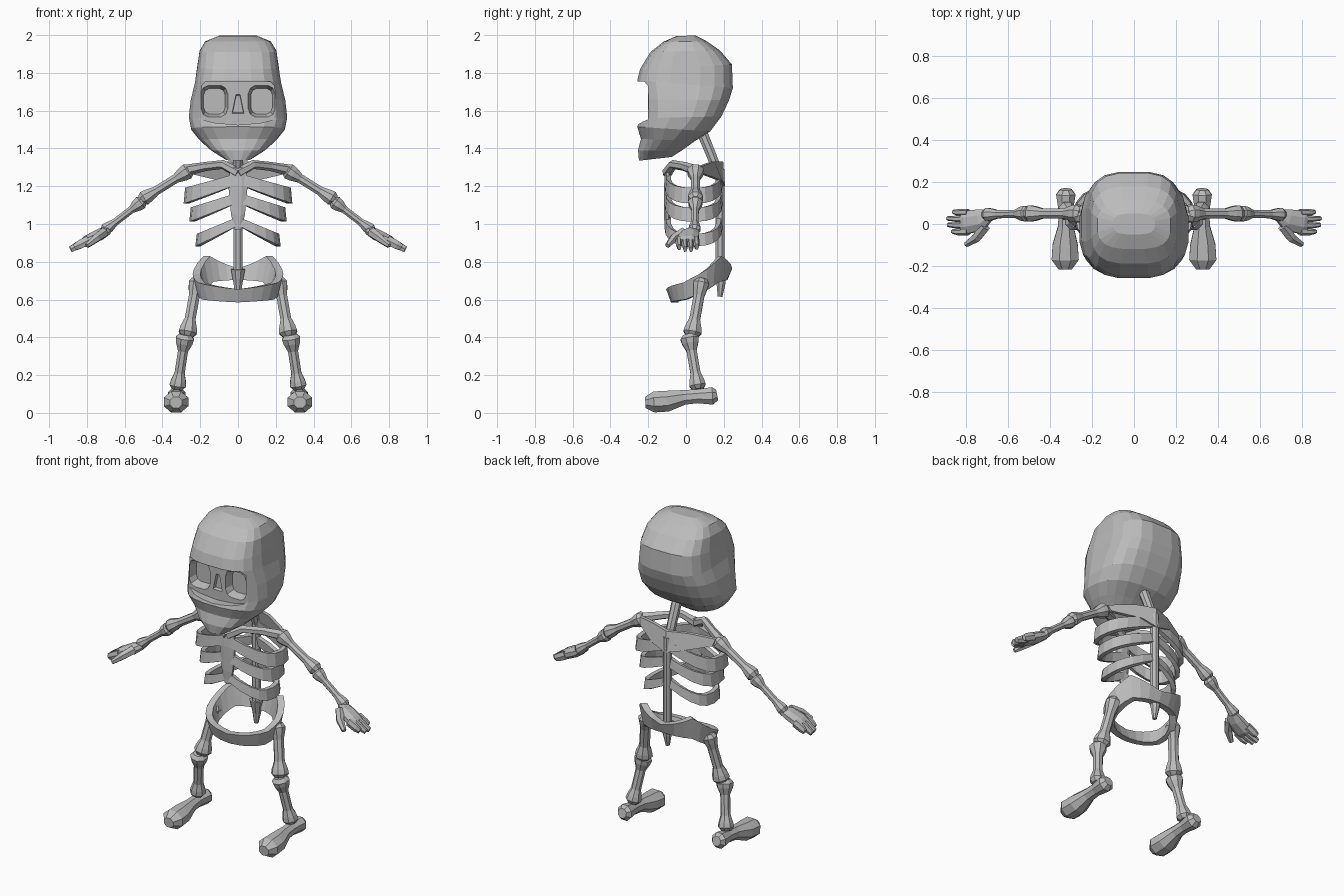
import bpy, bmesh, math
from mathutils import Vector

cube = bpy.data.objects.get("Cube")
if cube:
    bpy.data.objects.remove(cube, do_unlink=True)

bone_grey = bpy.data.materials.new("bone_grey")
bone_grey.use_nodes = True
GREY = (0.5, 0.5, 0.5, 1)
bone_grey.diffuse_color = GREY
bone_grey.node_tree.nodes["Principled BSDF"].inputs["Base Color"].default_value = GREY


def loft(name, rings, closed=False):
    """Skin equal-sized rings of points; close the loop or cap the ends."""
    bm = bmesh.new()
    rows = [[bm.verts.new(p) for p in ring] for ring in rings]
    n = len(rows[0])
    pairs = list(zip(rows, rows[1:]))
    if closed:
        pairs.append((rows[-1], rows[0]))
    else:
        bm.faces.new(rows[0])
        bm.faces.new(rows[-1])
    for a, b in pairs:
        for i in range(n):
            j = (i + 1) % n
            bm.faces.new((a[i], a[j], b[j], b[i]))
    bmesh.ops.recalc_face_normals(bm, faces=bm.faces)
    mesh = bpy.data.meshes.new(name)
    bm.to_mesh(mesh)
    bm.free()
    mesh.materials.append(bone_grey)
    obj = bpy.data.objects.new(name, mesh)
    bpy.context.collection.objects.link(obj)
    return obj


def tube(name, pts, radii, sides=8, ref=(0, 1, 0)):
    """Tube along pts; each radius is a number or (across, along ref)."""
    pts = [Vector(p) for p in pts]
    rings = []
    for i, p in enumerate(pts):
        d = pts[min(i + 1, len(pts) - 1)] - pts[max(i - 1, 0)]
        side = d.cross(Vector(ref)).normalized()
        up = side.cross(d).normalized()
        r = radii[i]
        ra, rb = r if isinstance(r, tuple) else (r, r)
        angles = [math.tau * (k + 0.5) / sides for k in range(sides)]
        rings.append([p + side * ra * math.cos(a) + up * rb * math.sin(a) for a in angles])
    return loft(name, rings)


def bone(name, p, q, thin, start, end):
    """Long bone: slim shaft with a knob at each end."""
    p, q = Vector(p), Vector(q)
    pts = [p.lerp(q, t) for t in (0, 0.07, 0.16, 0.3, 0.7, 0.84, 0.93, 1)]
    radii = [start * 0.65, start, start * 0.9, thin, thin, end * 0.9, end, end * 0.65]
    return tube(name, pts, radii)


def power(v, n):
    return math.copysign(abs(v) ** (2 / n), v)


def band(name, cy, shape, n=20):
    """Closed strap around the body; shape(a) gives x, y, low, high, thickness, flare."""
    rings = []
    for i in range(n):
        x, y, low, high, thick, flare = shape(math.tau * i / n)
        out = Vector((x, y - cy, 0)).normalized()
        p = Vector((x, y, 0))
        up = Vector((0, 0, 1))
        rings.append([p + out * flare + up * high, p + out * (flare - thick) + up * high,
                      p - out * thick + up * low, p + up * low])
    return loft(name, rings, closed=True)


def prism(name, outline, y0, y1, shrink=1.0):
    """Outline in x and z pushed from y0 to y1, scaled at the far end."""
    cx = sum(p[0] for p in outline) / len(outline)
    cz = sum(p[1] for p in outline) / len(outline)
    far = [(cx + (x - cx) * shrink, y1, cz + (z - cz) * shrink) for x, z in outline]
    return loft(name, [[(x, y0, z) for x, z in outline], far])


def carve(obj, cutter):
    mod = obj.modifiers.new("carve", 'BOOLEAN')
    mod.operation, mod.solver, mod.object = 'DIFFERENCE', 'EXACT', cutter
    cutter.hide_render = True
    mesh = bpy.data.meshes.new_from_object(obj.evaluated_get(bpy.context.evaluated_depsgraph_get()))
    obj.modifiers.clear()
    obj.data = mesh
    bpy.data.objects.remove(cutter, do_unlink=True)


# Skull and jaw: tilted rings of front y, front z, back y, back z, half width, squareness
skull_rows = [
    (-.05, 1.995, .05, 1.998, .10, 3), (-.12, 1.965, .11, 1.968, .175, 3),
    (-.19, 1.91, .18, 1.92, .205, 3.2), (-.245, 1.82, .245, 1.845, .217, 3.2),
    (-.26, 1.76, .25, 1.72, .23, 3.2), (-.245, 1.66, .23, 1.655, .252, 3),
    (-.24, 1.56, .19, 1.57, .263, 2.8), (-.26, 1.515, .13, 1.49, .25, 2.6),
    (-.24, 1.45, .05, 1.44, .205, 2.4), (-.255, 1.39, -.02, 1.39, .145, 2.4),
    (-.25, 1.335, -.075, 1.355, .07, 2.4)]
rings = []
for yf, zf, yb, zb, w, n in skull_rows:
    ring = []
    for i in range(20):
        a = math.tau * (i + 0.5) / 20
        t = 0.5 - 0.5 * power(math.cos(a), n)
        ring.append((w * power(math.sin(a), n), yf + (yb - yf) * t, zf + (zb - zf) * t))
    rings.append(ring)
skull = loft("skull", rings)

# Face recess, eye sockets and nose hollow
face = [(-.17, 1.755), (.17, 1.755), (.205, 1.72), (.22, 1.56), (.12, 1.535),
        (0, 1.525), (-.12, 1.535), (-.22, 1.56), (-.205, 1.72)]
carve(skull, prism("face_cutter", face, -.4, -.2))
for s in (1, -1):
    socket = []
    for i in range(12):
        a = math.tau * (i + 0.5) / 12
        socket.append((s * .125 + .078 * power(math.cos(a), 3.5), 1.65 + .092 * power(math.sin(a), 3.5)))
    carve(skull, prism("socket_cutter", socket, -.22, -.15, .75))
carve(skull, prism("nose_cutter", [(-.035, 1.58), (.035, 1.58), (.012, 1.69), (-.012, 1.69)], -.22, -.18, .8))

# Neck, spine and tail bone
tube("neck", [(0, .18, 1.24), (0, .14, 1.35), (0, .095, 1.46), (0, .05, 1.54)], [.026, .028, .03, .03])
tube("spine", [(0, .18, 1.29), (0, .18, .74)], [.026, .026])
tube("tail_bone", [(0, .18, .76), (0, .185, .68), (0, .18, .615)], [.04, .025, .013])
tube("breastbone", [(0, -.095, 1.3), (0, -.1, 1.2), (0, -.1, 1.05), (0, -.1, .97)],
     [(.045, .015), (.055, .018), (.04, .018), (.02, .014)])

# Ribs: straps that drop toward the sides
for name, w, top, drop, tall in (("upper_rib", .288, 1.24, .09, .042),
                                 ("middle_rib", .258, 1.14, .09, .038),
                                 ("lower_rib", .226, 1.015, .1, .033)):
    def rib(a):
        x = w * power(math.sin(a), 2.6)
        u = abs(x) / w
        z, h = top - drop * u, tall * (.7 + .3 * u)
        return x, .04 - .155 * power(math.cos(a), 2.6), z - h, z + h, .028, -.008
    band(name, .04, rib)

# Pelvis: low bar in front, raised wings toward the back
PELVIS = [(0, .585, .655), (60, .6, .69), (100, .64, .75), (135, .695, .83), (180, .705, .765)]


def pelvis_shape(a):
    deg = math.degrees(a)
    deg = min(deg, 360 - deg)
    for (a0, l0, h0), (a1, l1, h1) in zip(PELVIS, PELVIS[1:]):
        if deg <= a1 + .01:
            t = (deg - a0) / (a1 - a0)
            low, high = l0 + (l1 - l0) * t, h0 + (h1 - h0) * t
            break
    return .215 * power(math.sin(a), 2.4), .07 - .15 * math.cos(a), low, high, .04, .025


band("pelvis", .07, pelvis_shape, 24)

for s, label in ((1, "left"), (-1, "right")):
    def at(x, y, z):
        return (s * x, y, z)

    # Shoulder girdle
    tube(label + "_collarbone", [at(0, -.1, 1.27), at(.08, -.07, 1.315), at(.17, -.01, 1.305), at(.27, .045, 1.285)],
         [.028, .024, .024, .03], 6, (0, 0, 1))
    blade = [at(0, .175, 1.33), at(.12, .13, 1.33), at(.26, .06, 1.305), at(.25, .075, 1.265), at(.1, .17, 1.23), at(0, .185, 1.2)]
    loft(label + "_shoulder_blade", [blade, [(x, y + .022, z) for x, y, z in blade]])

    # Arm
    bone(label + "_upper_arm", at(.25, .05, 1.29), at(.515, .05, 1.125), .026, .046, .042)
    bone(label + "_forearm", at(.5, .05, 1.125), at(.715, .045, .96), .021, .04, .034)

    # Hand: flat palm, four fingers and a thumb
    tube(label + "_palm", [at(.69, .045, .965), at(.73, .02, .945), at(.8, .008, .91), at(.82, .008, .9)],
         [(.024, .03), (.033, .055), (.032, .06), (.025, .055)])
    for i, tip in enumerate((.86, .888, .885, .865)):
        y = .055 - .031 * i
        tube(f"{label}_finger_{i + 1}", [at(.79, y, .915), at(.84, y, .89), at(tip, y + .003, .872 - (tip - .875) * .5)],
             [(.028, .017), (.026, .016), (.018, .011)], 6)
    tube(label + "_thumb", [at(.71, -.01, .955), at(.75, -.065, .925), at(.8, -.098, .885)],
         [.028, .024, .014], 6, (0, 0, 1))

    # Leg
    bone(label + "_thigh", at(.215, .085, .71), at(.27, .03, .405), .031, .045, .052)
    bone(label + "_shin", at(.278, .015, .415), at(.322, .065, .125), .029, .052, .047)

    # Foot: heel, slim arch and broad toe end
    tube(label + "_foot", [at(.325, .165, .095), at(.325, .14, .09), at(.325, .06, .088), at(.325, -.01, .082),
                           at(.328, -.1, .062), at(.328, -.17, .058), at(.328, -.215, .055)],
         [(.03, .03), (.05, .05), (.037, .04), (.04, .042), (.065, .06), (.07, .06), (.035, .032)], 8, (0, 0, 1))
